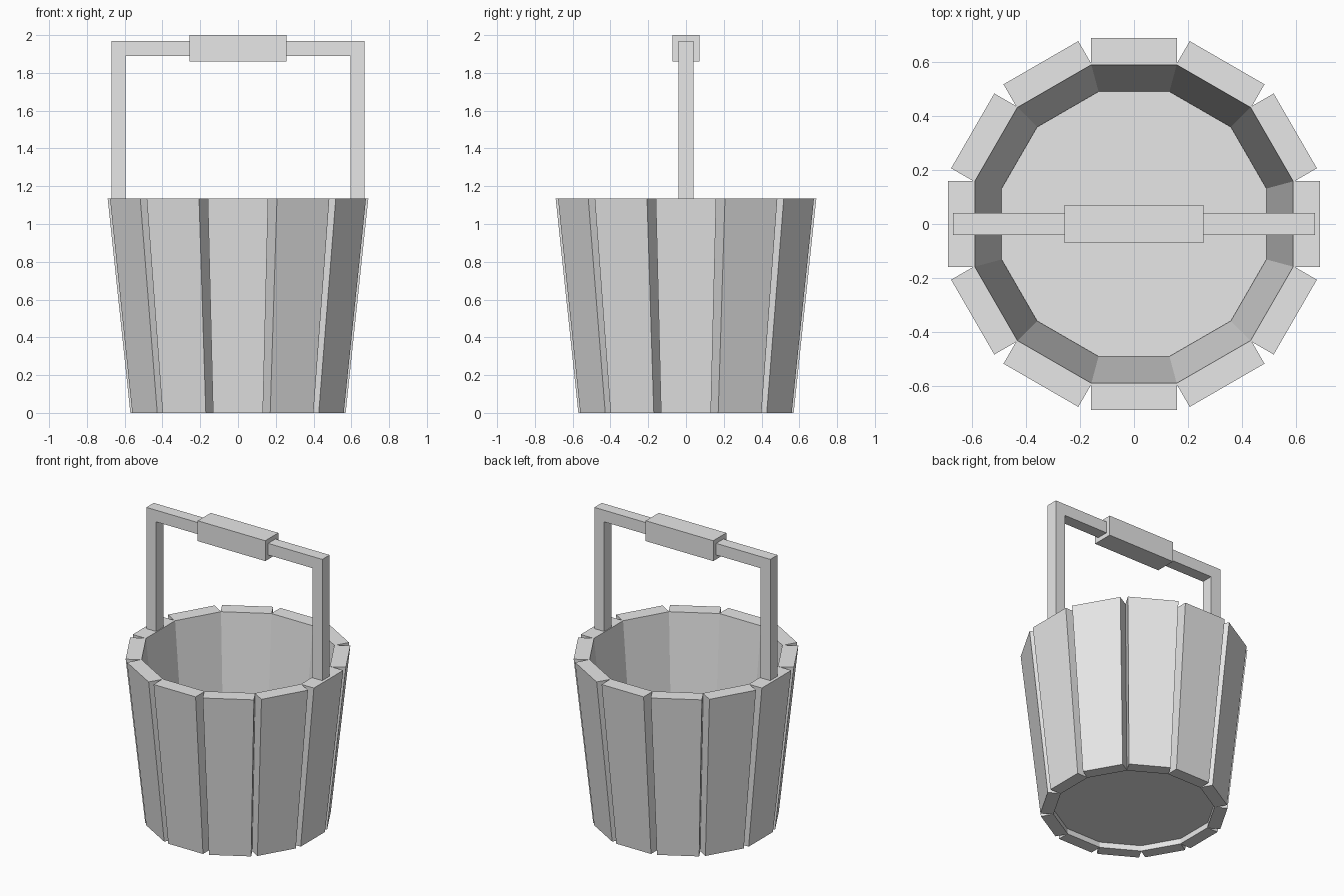
import bpy, bmesh, math
from mathutils import Matrix, Vector

cube = bpy.data.objects.get("Cube")
if cube:
    bpy.data.objects.remove(cube, do_unlink=True)

GREY = (0.8, 0.8, 0.8, 1)
mat = bpy.data.materials.new("plain grey")
mat.use_nodes = True
mat.diffuse_color = GREY
mat.node_tree.nodes["Principled BSDF"].inputs["Base Color"].default_value = GREY


def finish(name, bm):
    bmesh.ops.recalc_face_normals(bm, faces=bm.faces)
    mesh = bpy.data.meshes.new(name)
    bm.to_mesh(mesh)
    bm.free()
    mesh.materials.append(mat)
    obj = bpy.data.objects.new(name, mesh)
    bpy.context.collection.objects.link(obj)
    return obj


def box(name, size, centre):
    bm = bmesh.new()
    bmesh.ops.create_cube(bm, size=1)
    bmesh.ops.scale(bm, vec=size, verts=bm.verts)
    bmesh.ops.translate(bm, vec=centre, verts=bm.verts)
    return finish(name, bm)


# Tapered staves around the bucket
STAVES, HEIGHT, TAPER = 12, 1.135, 0.826
INNER, OUTER, HALF = 0.59, 0.69, 0.16
for i in range(STAVES):
    bm = bmesh.new()
    bmesh.ops.create_cube(bm, size=1)
    for v in bm.verts:
        top = v.co.z > 0
        k = 1 if top else TAPER
        radius = OUTER if v.co.x > 0 else INNER
        v.co = Vector((radius * k, math.copysign(HALF, v.co.y) * k, HEIGHT if top else 0))
    bm.transform(Matrix.Rotation(i * math.tau / STAVES, 4, "Z"))
    finish(f"stave_{i + 1}", bm)

# Recessed floor with its flats facing the staves
bm = bmesh.new()
bmesh.ops.create_cone(bm, cap_ends=True, segments=STAVES, radius1=0.508, radius2=0.508, depth=0.01)
bm.transform(Matrix.Translation((0, 0, 0.045)) @ Matrix.Rotation(math.pi / STAVES, 4, "Z"))
finish("floor", bm)

# Handle: square bail swept as one mitred frame
bm = bmesh.new()
outline = [(-0.67, HEIGHT), (-0.67, 1.97), (0.67, 1.97), (0.67, HEIGHT),
           (0.595, HEIGHT), (0.595, 1.89), (-0.595, 1.89), (-0.595, HEIGHT)]
face = bm.faces.new([bm.verts.new((x, -0.04, z)) for x, z in outline])
ext = bmesh.ops.extrude_face_region(bm, geom=[face], use_keep_orig=True)
bmesh.ops.translate(bm, vec=(0, 0.08, 0),
                    verts=[g for g in ext["geom"] if isinstance(g, bmesh.types.BMVert)])
finish("handle_frame", bm)

# Hand grip around the crossbar
box("handle_grip", (0.515, 0.142, 0.14), (0, 0, 1.93))
